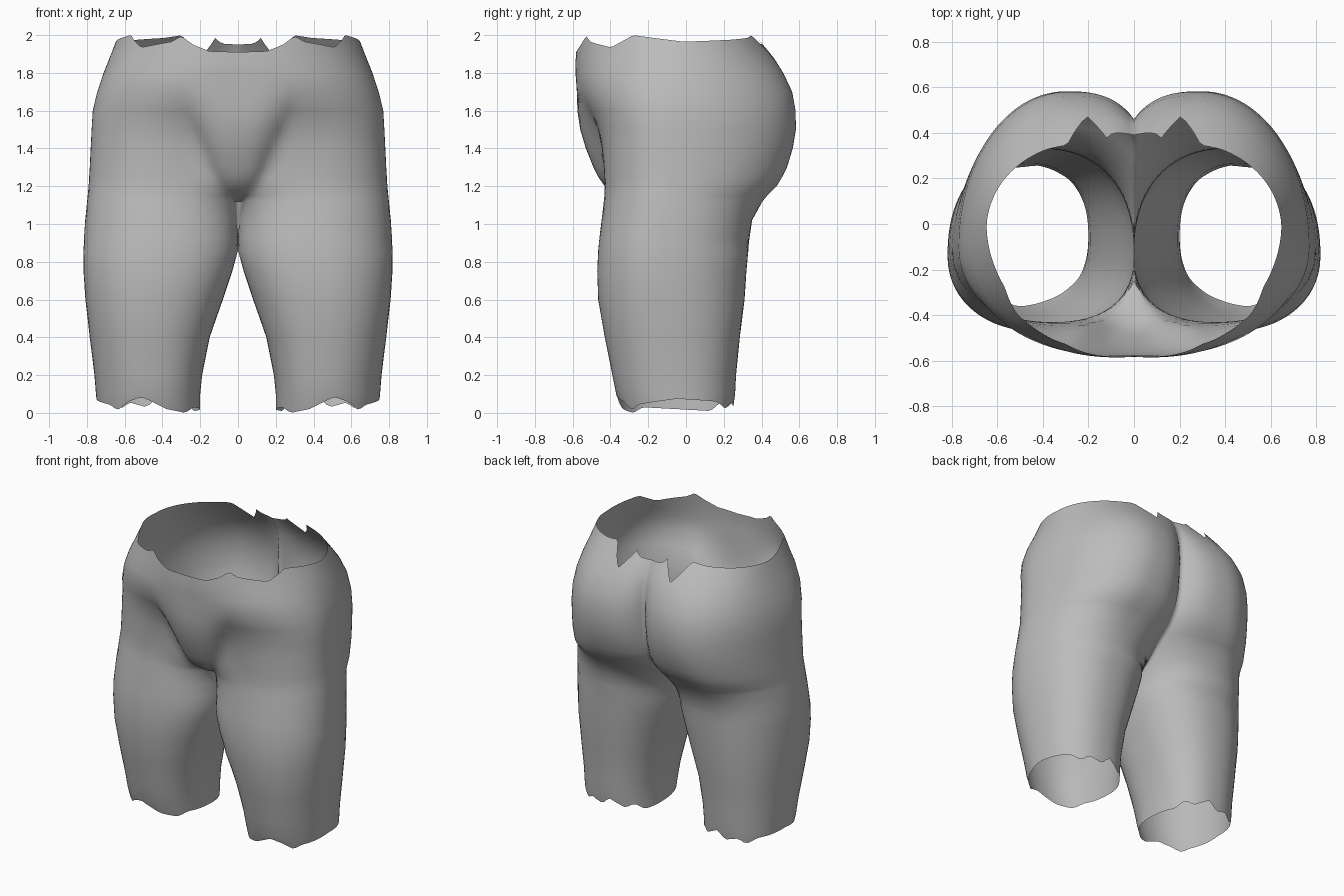
import bpy, math

if "Cube" in bpy.data.objects:
    bpy.data.objects.remove(bpy.data.objects["Cube"])

N = 76  # points round each half ring


def lerp_table(table, s):
    for (a, va), (b, vb) in zip(table, table[1:]):
        if s <= b:
            return va + (vb - va) * (s - a) / (b - a)
    return table[-1][1]


def spow(v, e):
    return math.copysign(abs(v) ** e, v)


def resample(pts, n):
    """Evenly spaced points along a polyline."""
    d = [0.0]
    for p, q in zip(pts, pts[1:]):
        d.append(d[-1] + math.dist(p, q))
    out, j = [], 0
    for i in range(n):
        t = d[-1] * i / (n - 1)
        while j < len(d) - 2 and d[j + 1] < t:
            j += 1
        f = (t - d[j]) / max(d[j + 1] - d[j], 1e-9)
        out.append(tuple(a + (b - a) * f for a, b in zip(pts[j], pts[j + 1])))
    return out


def arc(xin, xout, cx, y, cy, y0, n_out, n_in):
    """Outline from the inner crossing (height y0) round to the outer side."""
    e = 2 / n_in
    if y0 is None:
        T, ai = math.pi, cx - xin
    else:
        s = ((y0 - cy) / (y - cy)) ** (1 / e)
        T = math.pi - math.asin(min(s, 0.9999))
        ai = cx / abs(math.cos(T)) ** e
    pts = []
    for i in range(201):
        t = T * (1 - i / 200)
        c = math.cos(t)
        k = e if c < 0 else 2 / n_out
        x = cx + spow(c, k) * (ai if c < 0 else xout - cx)
        pts.append((max(x, 0.0), cy + (y - cy) * spow(math.sin(t), k)))
    return pts


# Legs: z, inner x, outer x, centre x, front y, back y, centre y
legs = [
    (0.03, .200, .745, .46, -.345, .250, -.05),
    (0.10, .200, .752, .46, -.370, .260, -.06),
    (0.20, .190, .760, .46, -.390, .265, -.07),
    (0.40, .150, .785, .46, -.430, .285, -.10),
    (0.60, .080, .808, .45, -.465, .310, -.13),
    (0.75, .030, .818, .43, -.470, .320, -.14),
    (0.86, .000, .818, .42, -.465, .330, -.14),
]
# Hips: z, outer x, front centre x, back centre x, front y, back y, centre y,
# then front and back y on the middle seam
hips = [
    (0.93, .815, .41, .41, -.458, .337, -.13, -.16, .02),
    (1.02, .809, .40, .40, -.447, .350, -.12, -.20, .14),
    (1.12, .799, .39, .38, -.435, .405, -.11, -.25, .25),
    (1.15, .796, .38, .37, -.432, .430, -.11, -.30, .29),
    (1.20, .791, .37, .36, -.430, .480, -.10, -.37, .35),
    (1.25, .788, .36, .34, -.432, .510, -.10, -.40, .39),
    (1.30, .785, .35, .33, -.435, .535, -.10, -.41, .42),
    (1.40, .780, .32, .31, -.445, .565, -.10, -.42, .445),
    (1.50, .775, .27, .30, -.465, .582, -.10, -.45, .455),
    (1.60, .769, .18, .29, -.515, .580, -.10, -.51, .46),
    (1.70, .745, .10, .28, -.578, .562, -.09, -.575, .46),
    (1.80, .712, .08, .25, -.585, .515, -.07, -.583, .45),
    (1.88, .680, .08, .20, -.585, .465, -.05, -.583, .425),
    (1.97, .645, .08, .15, -.575, .390, -.02, -.573, .38),
]
# Front pouch: middle y and half width by height
pouch_y = [(1.12, -.28), (1.15, -.36), (1.2, -.43), (1.25, -.465), (1.3, -.49), (1.4, -.53), (1.5, -.56), (1.6, -.575)]
pouch_w = [(1.12, .03), (1.15, .075), (1.2, .13), (1.25, .155), (1.3, .175), (1.4, .205), (1.5, .25), (1.6, .34)]
# Torn edges: height along the half waist and round the leg opening
waist = [(0, 1.91), (.08, 1.915), (.13, 1.95), (.17, 1.995), (.2, 1.965), (.3, 1.935), (.35, 1.975),
         (.38, 2.0), (.53, 1.965), (.68, 1.975), (.78, 1.985), (.835, 2.0), (.86, 1.94),
         (.892, 1.87), (.915, 1.93), (.935, 1.99), (.95, 1.955), (1, 1.95)]
hem = [(0, .02), (.1, .03), (.14, .0), (.2, .02), (.27, .085), (.31, .06), (.35, .015), (.38, .045),
       (.5, .075), (.62, .06), (.66, .02), (.69, .055), (.74, .03), (.77, .085), (.83, .03),
       (.86, .06), (.9, .01), (1, .02)]

rings = []
for z, xi, xo, cx, yf, yb, cy in legs:
    f = arc(xi, xo, cx, yf, cy, None, 2.1, 2.35)
    b = arc(xi, xo, cx, yb, cy, None, 2.25, 2.35)
    rings.append([(x, y, z) for x, y in resample(f + b[-2::-1], N)])
for z, xo, cf, cb, yf, yb, cy, f0, b0 in hips:
    f = arc(0, xo, cf, yf, cy, f0, 2.1 if z < 1.85 else 2.0, 2.35)
    b = arc(0, xo, cb, yb, cy, b0, 2.2 if z < 1.1 else 2.0, 2.3 if z < 1.1 else 2.8)
    if 1.13 < z < 1.65:
        py, w = lerp_table(pouch_y, z), lerp_table(pouch_w, z)
        f = [(x, min(y, py + 0.1 * (x / w) ** 3) if x < 1.5 * w else y) for x, y in f]
    rings.append([(x, y, z) for x, y in resample(f + b[-2::-1], N)])


def at_height(column, z):
    """Point at height z on a short column of points going upward."""
    for p, q in zip(column, column[1:]):
        if z <= q[2] or q is column[-1]:
            k = (z - p[2]) / (q[2] - p[2])
            return tuple(a + (b - a) * k for a, b in zip(p, q))


def tear(column_rings, table, base, share):
    """Ring at a share of the way from the base height to the ragged height."""
    return [at_height(col, base + (lerp_table(table, i / (N - 1)) - base) * share)
            for i, col in enumerate(zip(*column_rings))]


rings[0] = tear(rings[:2], hem, 0.10, 1)
top = rings[-3:]
rings[-2:] = [tear(top, waist, 1.80, s) for s in (0.5, 1)]

# Half of the garment, mirrored across the middle seam
verts = [v for r in rings for v in r]
faces = [(j * N + i, j * N + i + 1, (j + 1) * N + i + 1, (j + 1) * N + i)
         for j in range(len(rings) - 1) for i in range(N - 1)]
mesh = bpy.data.meshes.new("torn_shorts")
mesh.from_pydata(verts, [], faces)
shorts = bpy.data.objects.new("torn_shorts", mesh)
bpy.context.collection.objects.link(shorts)

grey = bpy.data.materials.new("grey_cloth")
grey.diffuse_color = (0.5, 0.5, 0.5, 1)
grey.use_nodes = True
grey.node_tree.nodes["Principled BSDF"].inputs["Base Color"].default_value = grey.diffuse_color
mesh.materials.append(grey)

weld = shorts.modifiers.new("close_leg_seam", 'WELD')
weld.merge_threshold = 0.0005
mirror = shorts.modifiers.new("other_side", 'MIRROR')
mirror.use_clip = True
mirror.merge_threshold = 0.002

bpy.context.view_layer.objects.active = shorts
shorts.select_set(True)
bpy.ops.object.shade_smooth_by_angle(angle=math.radians(50))
